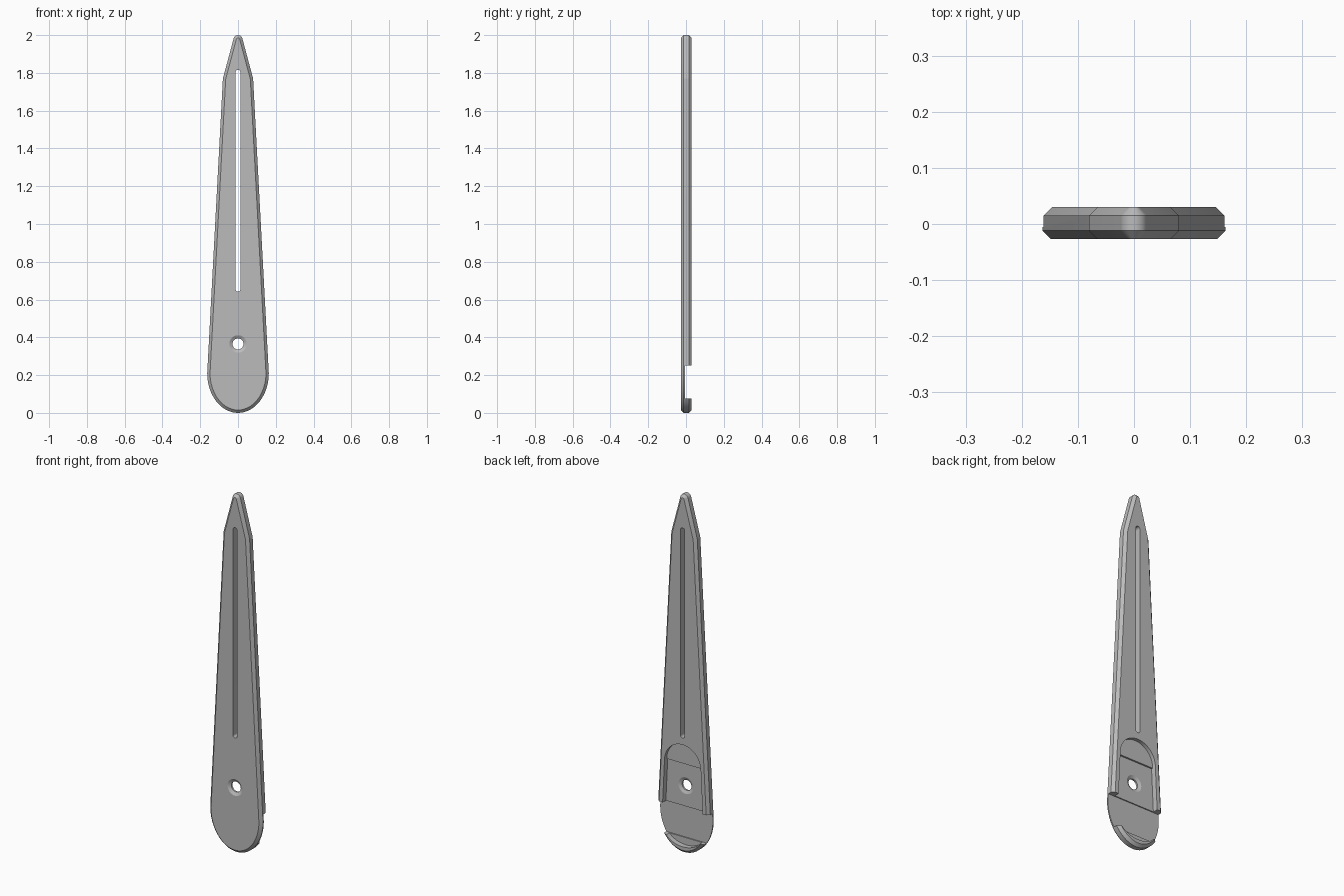
import bpy, bmesh, math
from mathutils import Vector

if "Cube" in bpy.data.objects:
    bpy.data.objects.remove(bpy.data.objects["Cube"], do_unlink=True)

steel = bpy.data.materials.new("grey steel")
steel.use_nodes = True
grey = (0.5, 0.5, 0.5, 1)
steel.diffuse_color = grey
steel.node_tree.nodes["Principled BSDF"].inputs["Base Color"].default_value = grey


def arc(cx, cz, rx, rz, start, end, steps):
    angles = [math.radians(start + (end - start) * i / steps) for i in range(steps + 1)]
    return [(cx + rx * math.cos(a), cz + rz * math.sin(a)) for a in angles]


def inset(points, d):
    # Shift each outline point inward along the mitred normal
    out = []
    for i, p in enumerate(points):
        p, a, b = Vector(p), Vector(points[i - 1]), Vector(points[(i + 1) % len(points)])
        e, f = (p - a).normalized(), (b - p).normalized()
        n, m = Vector((-e.y, e.x)), Vector((-f.y, f.x))
        out.append(tuple(p + (n + m) * d / (1 + n.dot(m))))
    return out


def loft(name, rings):
    # Each ring is (y, outline in x and z, anticlockwise from the front)
    bm = bmesh.new()
    loops = [[bm.verts.new((x, y, z)) for x, z in pts] for y, pts in rings]
    for lo, hi in zip(loops, loops[1:]):
        for i in range(len(lo)):
            bm.faces.new((lo[i - 1], lo[i], hi[i], hi[i - 1]))
    bm.faces.new(loops[0])
    bm.faces.new(loops[-1][::-1])
    bmesh.ops.recalc_face_normals(bm, faces=bm.faces)
    mesh = bpy.data.meshes.new(name)
    bm.to_mesh(mesh)
    bm.free()
    obj = bpy.data.objects.new(name, mesh)
    bpy.context.collection.objects.link(obj)
    return obj


def cut(target, rings):
    cutter = loft("cutter", rings)
    cutter.hide_render = True
    bpy.context.view_layer.objects.active = target
    mod = target.modifiers.new("cut", "BOOLEAN")
    mod.operation = "DIFFERENCE"
    mod.solver = "EXACT"
    mod.object = cutter
    bpy.ops.object.modifier_apply(modifier=mod.name)
    bpy.data.objects.remove(cutter, do_unlink=True)


# Blade: rounded butt, long taper, shoulders, rounded tip, chamfered rims
outline = arc(0, 0.21, 0.163, 0.21, 180, 360, 32)
outline += [(0.08, 1.77)] + arc(0, 1.976, 0.024, 0.024, 15, 165, 16) + [(-0.08, 1.77)]
rim = inset(outline, 0.015)
blade = loft("blade", [(-0.027, rim), (-0.012, outline), (0.015, outline), (0.03, rim)])
blade.data.materials.append(steel)

# Back pocket: shallow arch, deeper middle, full-width gap at the butt
back = 0.1
arch = [(-0.126, 0.2), (0.126, 0.2)] + arc(0, 0.49, 0.112, 0.115, 0, 180, 32)
middle = [(-0.126, 0.2), (0.126, 0.2), (0.112, 0.49), (-0.112, 0.49)]
gap = [(-0.3, 0.075), (0.3, 0.075), (0.3, 0.25), (-0.3, 0.25)]
scoop = arc(0, 0.12, 0.12, 0.085, 180, 360, 24)
for floor, shape in ((0.01, arch), (0.001, middle), (-0.005, gap), (0.001, scoop)):
    cut(blade, [(floor, shape), (back, shape)])

# Long through slot
slot = arc(0, 0.655, 0.013, 0.013, 180, 360, 12) + arc(0, 1.803, 0.013, 0.013, 0, 180, 12)
cut(blade, [(-back, slot), (back, slot)])


# Pivot hole, countersunk on both sides
def circle(r):
    return arc(0, 0.365, r, r, 0, 351, 39)


cut(blade, [(-back, circle(0.046)), (-0.027, circle(0.046)), (-0.017, circle(0.029)),
            (-0.007, circle(0.029)), (0.001, circle(0.046)), (back, circle(0.046))])

bpy.ops.object.select_all(action="DESELECT")
blade.select_set(True)
bpy.context.view_layer.objects.active = blade
bpy.ops.object.shade_smooth_by_angle(angle=math.radians(11))
